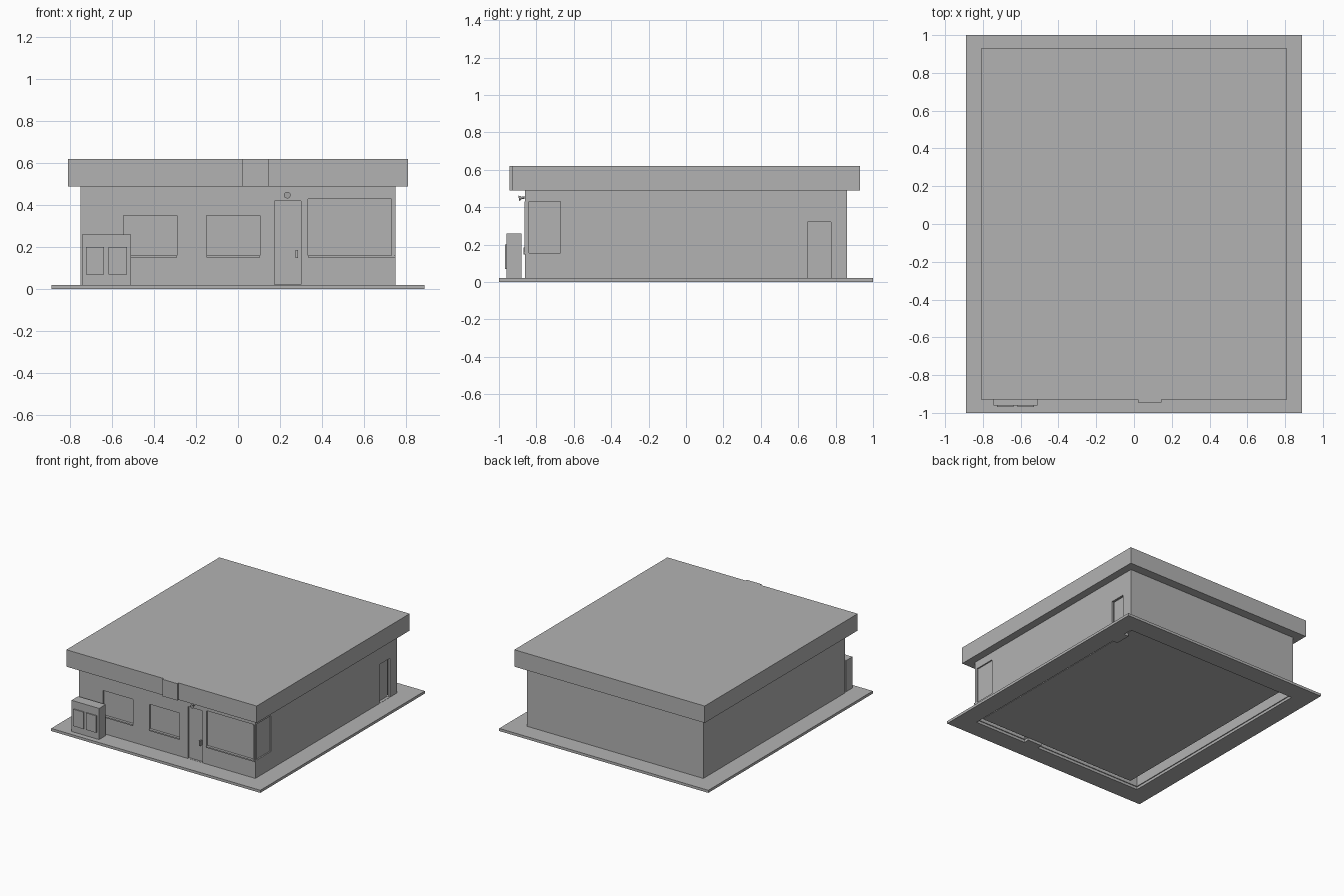
import bpy, bmesh, math
from mathutils import Matrix, Vector

if "Cube" in bpy.data.objects:
    bpy.data.objects.remove(bpy.data.objects["Cube"])

grey = bpy.data.materials.new("light_grey")
grey.diffuse_color = (0.45, 0.45, 0.45, 1)
grey.use_nodes = True
grey.node_tree.nodes["Principled BSDF"].inputs["Base Color"].default_value = grey.diffuse_color


def add_box(bm, x0, x1, y0, y1, z0, z1):
    m = Matrix.Translation(((x0 + x1) / 2, (y0 + y1) / 2, (z0 + z1) / 2))
    bmesh.ops.create_cube(bm, size=1, matrix=m @ Matrix.Diagonal((x1 - x0, y1 - y0, z1 - z0, 1)))


def boxes(name, dims):
    bm = bmesh.new()
    for d in dims:
        add_box(bm, *d)
    me = bpy.data.meshes.new(name)
    bm.to_mesh(me)
    bm.free()
    me.materials.append(grey)
    ob = bpy.data.objects.new(name, me)
    bpy.context.scene.collection.objects.link(ob)
    return ob


def cut(ob, name, dims):
    cutter = boxes(name, dims)
    cutter.hide_render = True
    cutter.hide_set(True)
    mod = ob.modifiers.new(name, 'BOOLEAN')
    mod.operation = 'DIFFERENCE'
    mod.solver = 'EXACT'
    mod.object = cutter


# Openings: front (x0, x1, z0, z1) and right side (y0, y1, z0, z1)
front_windows = [(-0.545, -0.29, 0.16, 0.35), (-0.15, 0.105, 0.16, 0.35), (0.335, 0.735, 0.16, 0.43)]
front_door = (0.175, 0.30, 0.02, 0.42)
side_window = (-0.84, -0.67, 0.155, 0.43)
side_door = (0.65, 0.775, 0.02, 0.32)

# Pavement ring around the building
pavement = boxes("pavement", [(-0.89, 0.89, -1, 1, 0, 0.02)])
cut(pavement, "pavement_cutter", [(-0.742, 0.742, -0.852, 0.852, -0.1, 0.1)])

# Hollow outer walls, with the openings cut through
walls = boxes("walls", [(-0.75, 0.75, -0.86, 0.86, 0.02, 0.49)])
cut(walls, "cavity_cutter", [(-0.735, 0.735, -0.845, 0.845, -0.1, 0.475)])
cut(walls, "front_cutter", [(a, b, -0.9, -0.835, c, d) for a, b, c, d in front_windows + [front_door]])
cut(walls, "side_cutter", [(0.725, 0.8, a, b, c, d) for a, b, c, d in (side_window, side_door)])

# Inner room shell and door thresholds
boxes("inner_room", [(-0.65, 0.715, -0.815, 0.85, 0.02, 0.475)])
boxes("front_threshold", [(0.175, 0.30, -0.86, -0.81, 0, 0.021)])
boxes("side_threshold", [(0.70, 0.75, 0.65, 0.775, 0, 0.021)])

# Glass panes and door leaves behind the openings
e = 0.005
boxes("front_glass", [(a - e, b + e, -0.85, -0.844, c - e, d + e) for a, b, c, d in front_windows])
a, b, c, d = side_window
boxes("side_glass", [(0.734, 0.74, a, b + e, c - e, d + e)])
a, b, c, d = front_door
boxes("front_door", [(a - e, b + e, -0.845, -0.835, c, d + e)])
a, b, c, d = side_door
boxes("side_door", [(0.717, 0.727, a - e, b + e, c, d + e)])
boxes("door_handle", [(0.275, 0.285, -0.868, -0.84, 0.147, 0.185)])

# Sills and the corner window bar
for i, (a, b, c, d) in enumerate(front_windows):
    boxes("window_sill_%d" % (i + 1), [(a, 0.75 if i == 2 else b, -0.87, -0.845, c - 0.01, c)])
boxes("corner_window_bar", [(0.733, 0.745, -0.864, -0.845, 0.16, 0.43)])

# Flat overhanging roof and plain fascia panel
boxes("roof", [(-0.81, 0.81, -0.93, 0.93, 0.49, 0.62)])
boxes("fascia_panel", [(0.02, 0.145, -0.945, -0.925, 0.49, 0.62)])

# Storage cabinet with two raised doors
boxes("cabinet", [(-0.745, -0.51, -0.96, -0.88, 0.02, 0.26)])
boxes("cabinet_doors", [(-0.725, -0.638, -0.968, -0.955, 0.07, 0.2),
                        (-0.617, -0.53, -0.968, -0.955, 0.07, 0.2)])

# Lamp above the door: arm and conical shade
bm = bmesh.new()
for r1, r2, depth, y, z in ((0.006, 0.006, 0.025, -0.868, 0.451), (0.016, 0.005, 0.016, -0.886, 0.449)):
    m = Matrix.Translation((0.235, y, z)) @ Matrix.Rotation(math.radians(-80), 4, 'X')
    bmesh.ops.create_cone(bm, cap_ends=True, segments=16, radius1=r2, radius2=r1, depth=depth,
                          matrix=m @ Matrix.Rotation(math.pi, 4, 'X'))
me = bpy.data.meshes.new("door_lamp")
bm.to_mesh(me)
bm.free()
me.materials.append(grey)
bpy.context.scene.collection.objects.link(bpy.data.objects.new("door_lamp", me))
